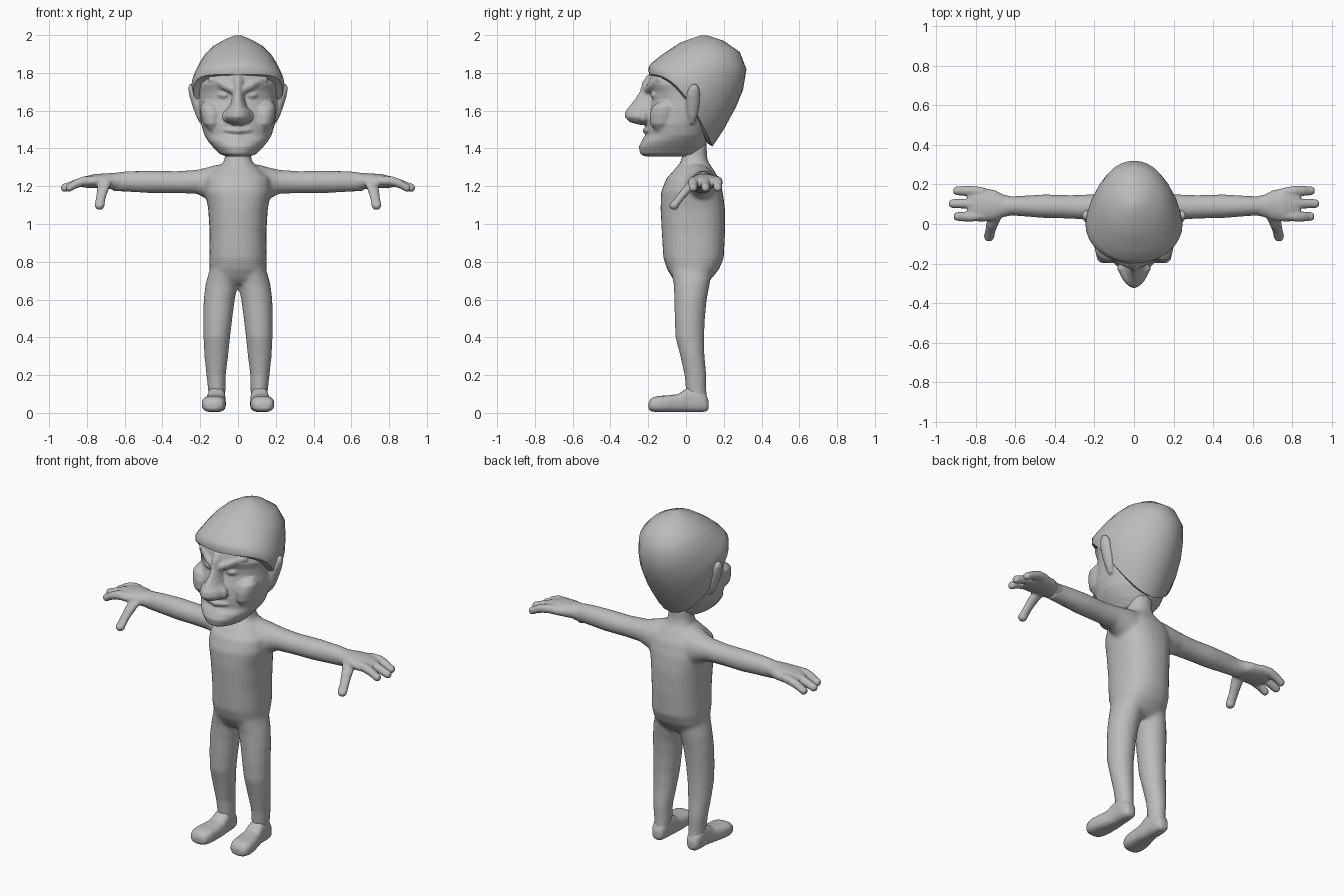
import bpy, bmesh, math

skin = bpy.data.materials.new("plain grey")
skin.diffuse_color = (0.5, 0.5, 0.5, 1)
AXES = {"x": (0, 1, 2), "y": (1, 0, 2), "z": (2, 0, 1)}


def bridge(bm, loops):
    n = len(loops[0])
    for a, b in zip(loops, loops[1:]):
        for i in range(n):
            bm.faces.new((a[i], a[(i + 1) % n], b[(i + 1) % n], b[i]))
    bm.faces.new(loops[0])
    bm.faces.new(loops[-1])


def loft(bm, axis, rings, power=2.0, side=1, n=28):
    """Skin rings given as (position, a min, a max, b min, b max) across an axis."""
    p, q, r = AXES[axis]
    loops = []
    for pos, a0, a1, b0, b1 in rings:
        loop = []
        for i in range(n):
            t = 2 * math.pi * i / n
            c, s = math.cos(t), math.sin(t)
            co = [0, 0, 0]
            co[p] = pos
            co[q] = (a0 + a1) / 2 + (a1 - a0) / 2 * math.copysign(abs(c) ** (2 / power), c)
            co[r] = (b0 + b1) / 2 + (b1 - b0) / 2 * math.copysign(abs(s) ** (2 / power), s)
            co[0] *= side
            loop.append(bm.verts.new(co))
        loops.append(loop)
    bridge(bm, loops)


def rod(bm, axis, points, side=1):
    """Round-ended rod through (position, a, b, radius) points."""
    first, last = points[0], points[-1]
    d = math.copysign(1, last[0] - first[0])
    pts = [(first[0] - d * first[3] * .6, *first[1:3], first[3] * .5)] + points
    pts += [(last[0] + d * last[3] * k, last[1], last[2], last[3] * f)
            for k, f in ((.5, .85), (.85, .5))]
    loft(bm, axis, [(p, a - r, a + r, b - r, b + r) for p, a, b, r in pts], side=side, n=14)


def finish(bm, name, voxel=0, smooth=0):
    bmesh.ops.recalc_face_normals(bm, faces=bm.faces)
    me = bpy.data.meshes.new(name)
    bm.to_mesh(me)
    bm.free()
    ob = bpy.data.objects.new(name, me)
    bpy.context.collection.objects.link(ob)
    me.materials.append(skin)
    for f in me.polygons:
        f.use_smooth = True
    if voxel:
        m = ob.modifiers.new("blend", "REMESH")
        m.mode, m.voxel_size, m.use_smooth_shade = "VOXEL", voxel, True
        m = ob.modifiers.new("soften", "SMOOTH")
        m.factor, m.iterations = 0.5, smooth
    return ob


# Body: torso with neck, arms and legs blended together
bm = bmesh.new()
loft(bm, "z", [(z, -w, w, f, b) for z, w, f, b in (
    (.68, .11, -.04, .10), (.71, .145, -.07, .135), (.76, .15, -.10, .175), (.82, .152, -.12, .2),
    (.95, .15, -.128, .207), (1.08, .158, -.135, .207), (1.17, .175, -.132, .195),
    (1.24, .17, -.105, .175), (1.29, .12, -.06, .145), (1.325, .078, -.03, .12),
    (1.36, .068, -.02, .11), (1.43, .065, -.02, .11))], 2.3)
for s in (1, -1):
    loft(bm, "x", [(.05, -.06, .16, 1.08, 1.32), (.12, -.03, .16, 1.10, 1.312),
                   (.17, .0, .155, 1.135, 1.298), (.22, .02, .15, 1.16, 1.287),
                   (.32, .027, .146, 1.163, 1.28), (.45, .03, .15, 1.163, 1.282),
                   (.58, .04, .142, 1.17, 1.28), (.67, .045, .14, 1.175, 1.27)], side=s)
    loft(bm, "z", [(.115, .066, .158, -.0, .108), (.2, .065, .167, -.008, .108),
                   (.3, .052, .178, -.03, .098), (.4, .042, .183, -.056, .096),
                   (.5, .03, .184, -.06, .1), (.6, .017, .182, -.062, .11),
                   (.68, .0, .172, -.065, .125), (.76, -.01, .15, -.08, .14)], side=s)
    loft(bm, "z", [(.04, .07, .155, -.0, .115), (.125, .066, .158, -.0, .108)], side=s)
finish(bm, "body", .011, 5)

# Hands: palm, three drooping fingers and a thumb; feet with rounded toes
for s, label in ((1, "left"), (-1, "right")):
    bm = bmesh.new()
    loft(bm, "x", [(.61, .045, .138, 1.178, 1.272), (.66, .035, .148, 1.182, 1.27),
                   (.70, .02, .17, 1.188, 1.268), (.76, .012, .183, 1.19, 1.264),
                   (.81, .014, .185, 1.192, 1.252), (.84, .03, .17, 1.2, 1.24)], side=s)
    for y, tip in ((.038, .892), (.103, .917), (.168, .895)):
        rod(bm, "x", [(.76, y * .9 + .01, 1.232, .024), (.82, y, 1.226, .026),
                      (.86, y, 1.212, .025), (tip, y, 1.192, .023)], s)
    rod(bm, "z", [(1.225, .70, .05, .036), (1.19, .714, .012, .032), (1.14, .726, -.03, .026),
                  (1.10, .733, -.063, .027)], s)
    finish(bm, label + "_hand", .007, 3)

    bm = bmesh.new()
    loft(bm, "y", [(-.198, .10, .165, .018, .055), (-.185, .078, .185, .008, .078),
                   (-.15, .066, .193, .004, .09), (-.10, .063, .188, .004, .092),
                   (-.04, .064, .172, .004, .1), (.01, .066, .162, .004, .135),
                   (.07, .07, .16, .004, .13), (.105, .078, .152, .006, .1),
                   (.12, .095, .135, .02, .065)], 2.8, s)
    finish(bm, label + "_foot", .009, 3)

# Head: skull and jaw, hooked nose, brows, cheeks, lips and ears
bm = bmesh.new()
loft(bm, "z", [(z, -w, w, f, b) for z, w, f, b in (
    (1.358, .065, -.22, .03), (1.372, .1, -.243, .07), (1.41, .135, -.25, .1),
    (1.44, .16, -.235, .11), (1.47, .178, -.208, .12), (1.53, .196, -.208, .14),
    (1.6, .204, -.2, .18), (1.66, .206, -.182, .2), (1.70, .208, -.183, .2),
    (1.74, .21, -.2, .2), (1.79, .19, -.19, .2), (1.82, .16, -.15, .2))], 2.1, n=40)
loft(bm, "z", [(z, -w, w, f, -.12) for z, w, f in (
    (1.525, .03, -.25), (1.54, .06, -.3), (1.565, .078, -.325), (1.595, .07, -.322),
    (1.625, .045, -.3), (1.66, .034, -.272), (1.70, .03, -.245), (1.75, .035, -.232),
    (1.79, .03, -.205))], 1.7)
loft(bm, "x", [(x, y, y + .05, z - h, z + h) for x, y, z, h in (
    (-.11, -.175, 1.505, .004), (-.06, -.212, 1.497, .014), (0, -.232, 1.494, .018),
    (.06, -.212, 1.497, .014), (.11, -.175, 1.505, .004))])
loft(bm, "x", [(x, y, y + .05, z - h, z + h) for x, y, z, h in (
    (-.08, -.192, 1.462, .004), (0, -.23, 1.453, .015), (.08, -.192, 1.462, .004))])
for s in (1, -1):
    # Slanting brow, eye, cheek fold and nostril
    rod(bm, "x", [(.03, -.2, 1.712, .024), (.08, -.178, 1.735, .025), (.14, -.135, 1.765, .02)], s)
    loft(bm, "x", [(.045, -.18, -.15, 1.675, 1.69), (.065, -.19, -.14, 1.665, 1.697),
                   (.09, -.182, -.13, 1.664, 1.7), (.12, -.15, -.12, 1.68, 1.692)], side=s, n=14)
    loft(bm, "z", [(1.49, .11, .15, -.16, -.1), (1.53, .09, .185, -.19, -.06),
                   (1.58, .08, .197, -.192, -.05), (1.62, .09, .2, -.18, -.05),
                   (1.65, .12, .18, -.14, -.08)], side=s)
    rod(bm, "z", [(1.555, .058, -.225, .026), (1.58, .058, -.225, .026)], s)
    # Pointed ear
    loft(bm, "z", [(1.53, .18, .2, .02, .045), (1.57, .18, .222, .008, .06),
                   (1.63, .18, .243, .0, .072), (1.68, .19, .258, .0, .075),
                   (1.715, .2, .264, .01, .072), (1.74, .235, .26, .03, .06)], side=s, n=18)
finish(bm, "head", .0075, 3)

# Cap: bent rim in front, low at the nape, domed crown
bm = bmesh.new()
loops = []
N = 32
for w, yf, yb, zf, zm, zb in (
        (.2, -.17, .11, 1.78, 1.69, 1.43), (.236, -.195, .14, 1.79, 1.705, 1.41),
        (.246, -.2, .2, 1.825, 1.74, 1.5), (.232, -.185, .265, 1.85, 1.785, 1.62),
        (.206, -.135, .302, 1.89, 1.84, 1.71), (.178, -.085, .32, 1.925, 1.89, 1.82),
        (.13, -.03, .285, 1.96, 1.94, 1.91), (.07, .03, .2, 1.982, 1.976, 1.97),
        (.015, .08, .11, 1.999, 1.999, 1.999)):
    loop = []
    for i in range(N):
        t = 2 * math.pi * i / N
        c = math.cos(t)
        z = zm + (zb - zf) / 2 * c + ((zb + zf) / 2 - zm) * c * c
        loop.append(bm.verts.new((w * math.sin(t), (yf + yb) / 2 + (yb - yf) / 2 * c, z)))
    loops.append(loop)
bridge(bm, loops)
cap = finish(bm, "cap")
bpy.context.view_layer.objects.active = cap
cap.select_set(True)
bpy.ops.object.shade_smooth_by_angle(angle=math.radians(45))
